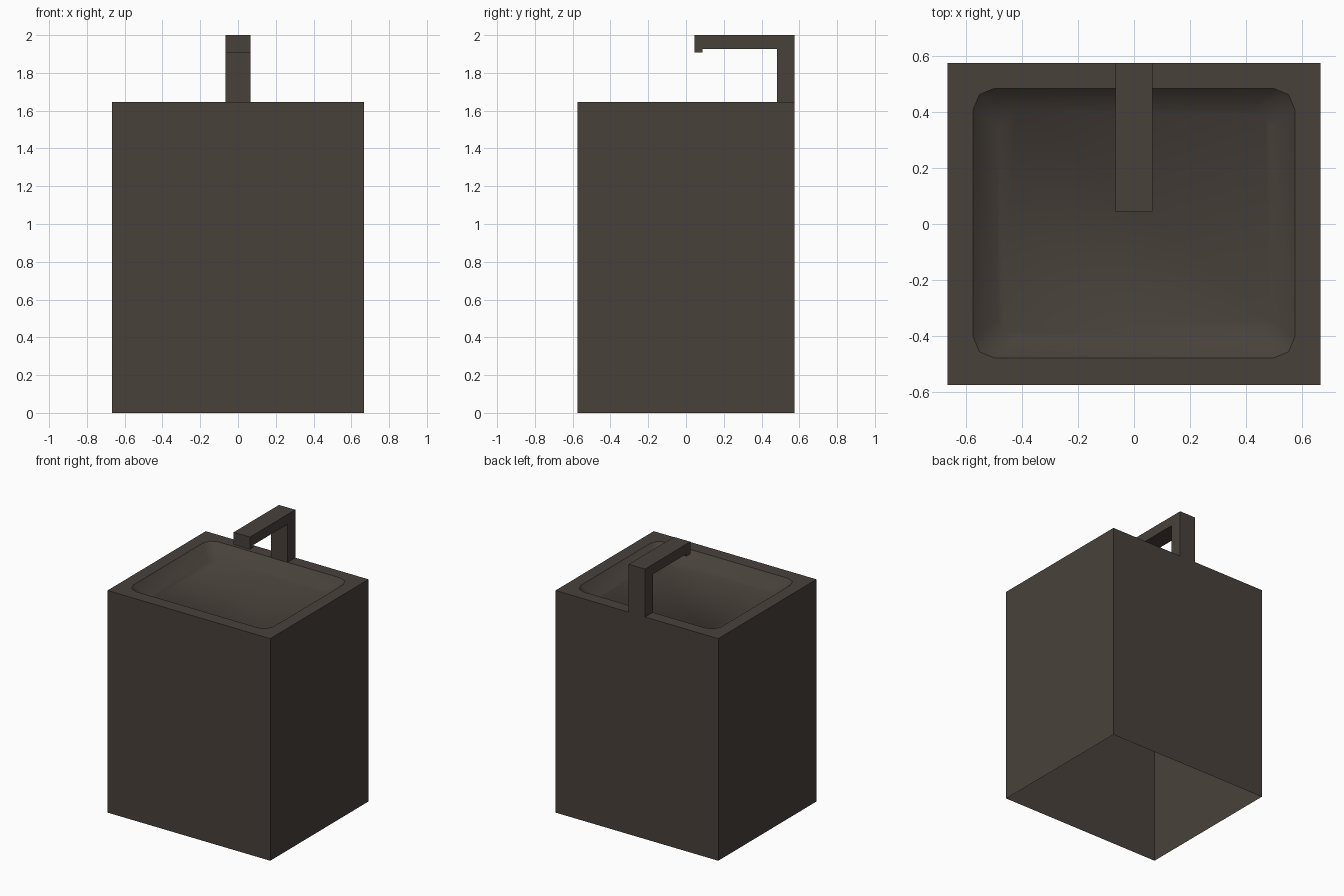
import bpy, bmesh, math

if "Cube" in bpy.data.objects:
    bpy.data.objects.remove(bpy.data.objects["Cube"])

W, D, H = 0.667, 0.575, 1.645      # half width, half depth, cabinet height

mat = bpy.data.materials.new("dark brown grey")
mat.diffuse_color = (0.065, 0.053, 0.043, 1)
mat.use_nodes = True
mat.node_tree.nodes["Principled BSDF"].inputs["Base Color"].default_value = mat.diffuse_color


def finish(bm, name):
    bmesh.ops.recalc_face_normals(bm, faces=bm.faces)
    me = bpy.data.meshes.new(name)
    bm.to_mesh(me)
    bm.free()
    me.materials.append(mat)
    ob = bpy.data.objects.new(name, me)
    bpy.context.collection.objects.link(ob)
    return ob


def rounded_loop(bm, hx, hy, cy, r, z):
    """Rounded rectangle, three points per corner."""
    pts = []
    for i, (sx, sy) in enumerate([(1, 1), (-1, 1), (-1, -1), (1, -1)]):
        for k in range(3):
            a = math.radians(90 * i + 45 * k)
            pts.append(bm.verts.new((sx * (hx - r) + r * math.cos(a),
                                     cy + sy * (hy - r) + r * math.sin(a), z)))
    return pts


# cabinet shell, open underneath, with a flat rim around the basin
bm = bmesh.new()
corners = [(W, D), (-W, D), (-W, -D), (W, -D)]
low = [bm.verts.new((x, y, 0)) for x, y in corners]
top = [bm.verts.new((x, y, H)) for x, y in corners]
rim = rounded_loop(bm, 0.575, 0.482, 0.003, 0.075, H)
for i in range(4):
    j = (i + 1) % 4
    bm.faces.new((low[i], low[j], top[j], top[i]))
    # rim: corner fan, then the straight strip
    bm.faces.new((top[i], rim[3 * i + 2], rim[3 * i + 1], rim[3 * i]))
    bm.faces.new((top[i], top[j], rim[3 * j], rim[3 * i + 2]))
finish(bm, "cabinet")

# basin: sloped walls and floor
bm = bmesh.new()
rim = rounded_loop(bm, 0.575, 0.482, 0.003, 0.075, H)
floor = rounded_loop(bm, 0.487, 0.407, 0.003, 0.065, H - 0.09)
n = len(rim)
for i in range(n):
    j = (i + 1) % n
    bm.faces.new((rim[i], rim[j], floor[j], floor[i]))
bm.faces.new(floor)
basin = finish(bm, "basin")
# the open bowl must face up
if basin.data.polygons[-1].normal.z < 0:
    basin.data.flip_normals()
bpy.context.view_layer.objects.active = basin
basin.select_set(True)
bpy.ops.object.shade_smooth_by_angle(angle=math.radians(46))

# tap: side profile (y, z) extruded across x
profile = [(D, H), (D, 2.0), (0.045, 2.0), (0.045, 1.908), (0.088, 1.908),
           (0.088, 1.927), (0.483, 1.927), (0.483, H)]
bm = bmesh.new()
f = bm.faces.new([bm.verts.new((-0.067, y, z)) for y, z in profile])
ext = bmesh.ops.extrude_face_region(bm, geom=[f])["geom"]
bmesh.ops.translate(bm, vec=(0.134, 0, 0),
                    verts=[g for g in ext if isinstance(g, bmesh.types.BMVert)])
finish(bm, "tap")
